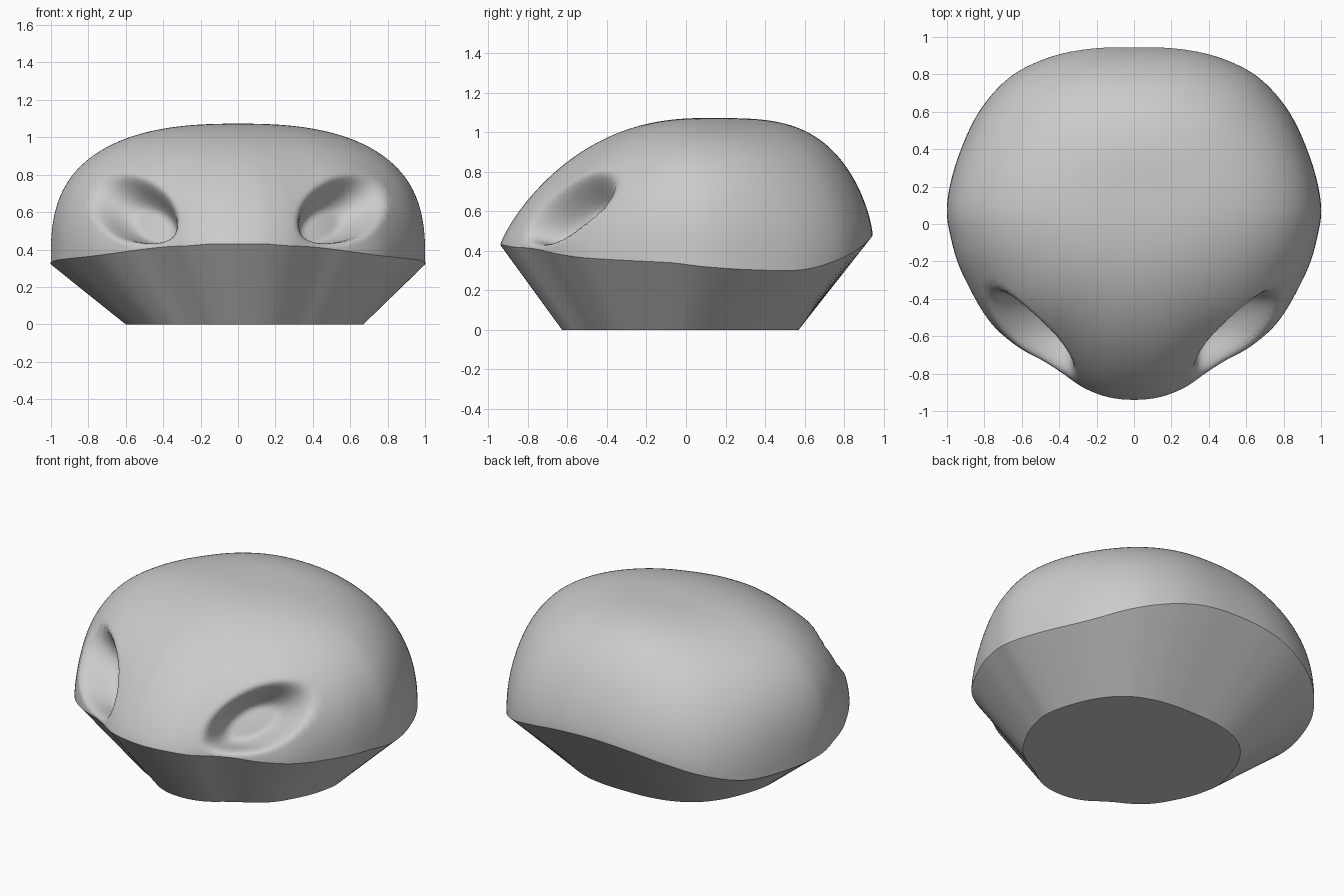
import bpy
import bmesh
import math
from mathutils import Vector

if "Cube" in bpy.data.objects:
    bpy.data.objects.remove(bpy.data.objects["Cube"])

# Single grey finish
grey = bpy.data.materials.new("plain grey")
grey.use_nodes = True
grey.diffuse_color = (0.6, 0.6, 0.6, 1)
grey.node_tree.nodes["Principled BSDF"].inputs["Base Color"].default_value = (0.6, 0.6, 0.6, 1)

# Rim line on the left half, from front to back
HALF_RIM = [
    (0, -.94, .43), (.14, -.925, .43), (.27, -.875, .42), (.38, -.8, .415),
    (.48, -.735, .405), (.63, -.65, .385), (.78, -.51, .365), (.92, -.26, .35),
    (.98, -.07, .34), (1, .1, .32), (.95, .33, .305), (.835, .59, .305),
    (.67, .78, .36), (.47, .885, .42), (.25, .935, .465), (0, .945, .48),
]
APEX = Vector((0, .1, 1.073))
STEPS = 6
RINGS = 72


def smooth_loop(points):
    """Closed Catmull-Rom curve through the points."""
    out = []
    n = len(points)
    for i in range(n):
        a, b, c, d = (points[(i + k) % n] for k in (-1, 0, 1, 2))
        for j in range(STEPS):
            t = j / STEPS
            out.append(b + (c - a) * (t / 2) + (a * 2 - b * 5 + c * 4 - d) * (t * t / 2)
                       + (b * 3 - a - c * 3 + d) * (t ** 3 / 2))
    return out


def dome_point(edge, s):
    """Point on the crown; s runs from 0 at the apex to 1 at the rim."""
    out = Vector((edge.x - APEX.x, edge.y - APEX.y))
    reach = out.length
    out.normalize()
    # Fullness of the front, side and back slopes, blended by direction
    p_end, e_end, round_end = (2.3, .82, 1.04) if out.y < 0 else (3.6, .7, .845)
    mix = out.y ** 2
    p = 2.5 + (p_end - 2.5) * mix
    e = .345 + (e_end - .345) * mix
    # Inner rings are rounder than the rim
    rounded = 1 + (round_end - 1) * mix
    r = s * (rounded + (reach - rounded) * s * s)
    height = max(0, 1 - s ** p) ** e
    return Vector((APEX.x + out.x * r, APEX.y + out.y * r,
                   edge.z + (APEX.z - edge.z) * height))


def smoothstep(t):
    t = min(1, max(0, t))
    return t * t * (3 - 2 * t)


def press_sockets(v):
    """Push an oval hollow into each side of the face, above the rim."""
    side = -1 if v.x < 0 else 1
    q = Vector((abs(v.x), v.y, v.z))
    normal = Vector((.62, -.62, .48)).normalized()
    along = Vector((.42, .46, .28))
    along = (along - normal * along.dot(normal)).normalized()
    across = normal.cross(along)
    d = q - Vector((.55, -.585, .605))
    if d.dot(normal) > -.35:
        rho = math.hypot(d.dot(along) / .31, d.dot(across) / .165)
        q -= normal * (.2 * smoothstep((1.15 - rho) / .75) * smoothstep((v.z - .4) / .1))
    return Vector((q.x * side, q.y, q.z))


def bridge(bm, upper, lower):
    n = len(upper)
    for i in range(n):
        j = (i + 1) % n
        bm.faces.new((upper[i], lower[i], lower[j], upper[j]))


def finish(bm, name, angle):
    bmesh.ops.recalc_face_normals(bm, faces=bm.faces)
    # Open shells must face outward
    probe = max(bm.faces, key=lambda f: abs(f.calc_center_median().x))
    if probe.normal.x * probe.calc_center_median().x < 0:
        bmesh.ops.reverse_faces(bm, faces=bm.faces)
    mesh = bpy.data.meshes.new(name)
    bm.to_mesh(mesh)
    bm.free()
    mesh.materials.append(grey)
    obj = bpy.data.objects.new(name, mesh)
    bpy.context.collection.objects.link(obj)
    bpy.ops.object.select_all(action="DESELECT")
    obj.select_set(True)
    bpy.context.view_layer.objects.active = obj
    bpy.ops.object.shade_smooth_by_angle(angle=math.radians(angle))


half = [Vector(p) for p in HALF_RIM]
mirrored = [Vector((-p.x, p.y, p.z)) for p in reversed(half[1:-1])]
rim = smooth_loop(half + mirrored)

# Crown with sockets
bm = bmesh.new()
top = bm.verts.new(APEX)
previous = None
for k in range(1, RINGS + 1):
    s = math.sin(math.pi / 2 * k / RINGS)
    ring = [bm.verts.new(press_sockets(dome_point(e, s))) for e in rim]
    if previous:
        bridge(bm, previous, ring)
    else:
        for i in range(len(ring)):
            bm.faces.new((top, ring[i], ring[(i + 1) % len(ring)]))
    previous = ring
finish(bm, "head_crown", 80)

# Tapered lower part; its flat underside is a smaller copy of the rim outline
bm = bmesh.new()
upper = [bm.verts.new(press_sockets(e)) for e in rim]
lower = [bm.verts.new((.035 + .635 * e.x, -.03 + .635 * e.y, 0)) for e in rim]
bridge(bm, upper, lower)
bm.faces.new(lower)
finish(bm, "tapered_base", 35)
